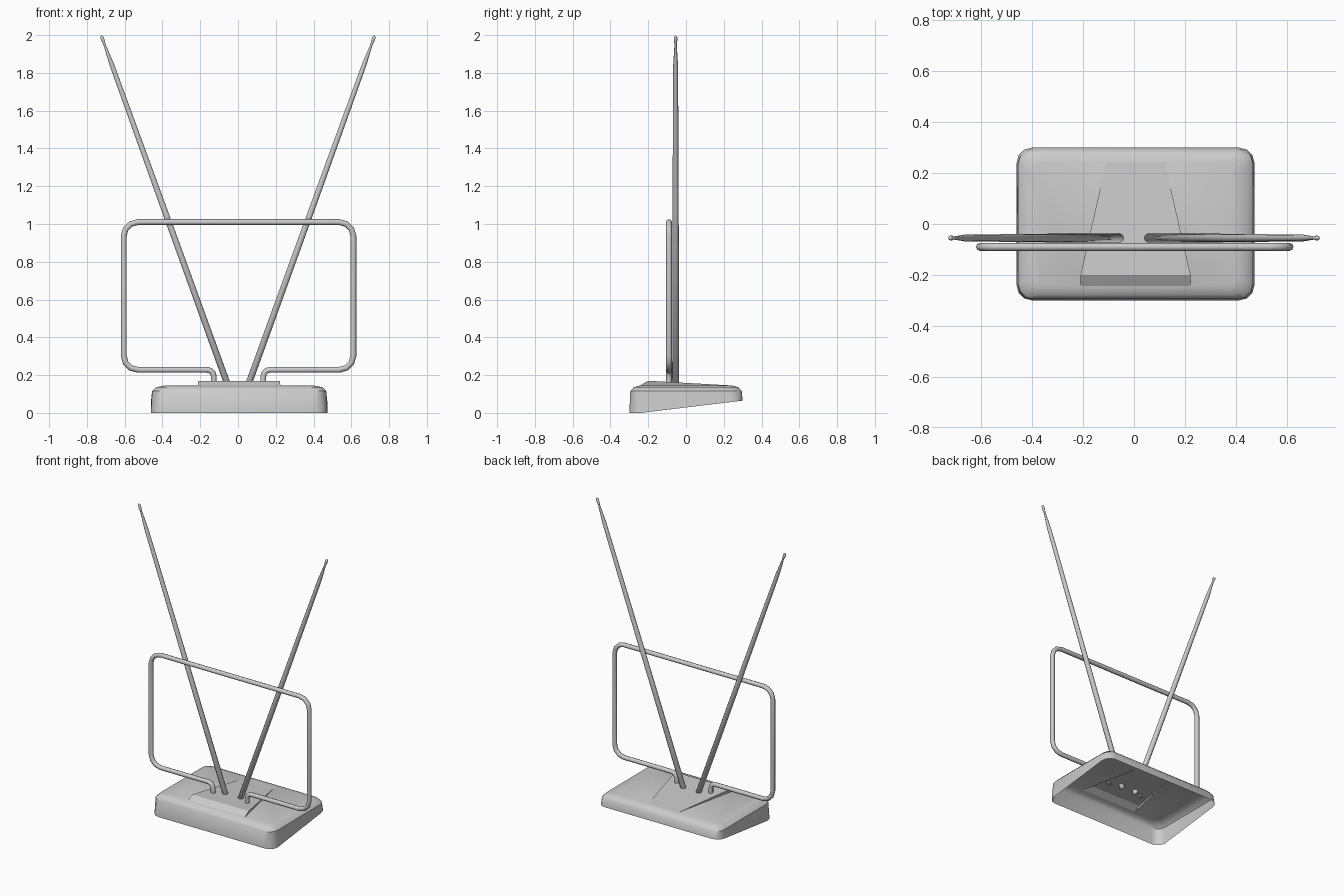
import bpy, bmesh, math
from mathutils import Vector

if "Cube" in bpy.data.objects:
    bpy.data.objects.remove(bpy.data.objects["Cube"], do_unlink=True)

grey = bpy.data.materials.new("light grey")
grey.use_nodes = True
colour = (0.6, 0.6, 0.6, 1)
grey.diffuse_color = colour
grey.node_tree.nodes["Principled BSDF"].inputs["Base Color"].default_value = colour


def activate(obj):
    bpy.ops.object.select_all(action='DESELECT')
    obj.select_set(True)
    bpy.context.view_layer.objects.active = obj


def finish(name, bm, angle):
    mesh = bpy.data.meshes.new(name)
    bm.to_mesh(mesh)
    bm.free()
    mesh.materials.append(grey)
    obj = bpy.data.objects.new(name, mesh)
    bpy.context.collection.objects.link(obj)
    activate(obj)
    bpy.ops.object.shade_smooth_by_angle(angle=math.radians(angle))
    return obj


# Base: open-bottomed rounded shell with a raised wedge on top
MID = 0.006
TOP = 0.145


def rounded_ring(bm, half_x, half_y, radius, height):
    ring = []
    for k, (sx, sy) in enumerate([(1, -1), (1, 1), (-1, 1), (-1, -1)]):
        for step in range(4):
            a = math.radians(90 * (k - 1) + 30 * step)
            x = MID + sx * (half_x - radius) + radius * math.cos(a)
            y = sy * (half_y - radius) + radius * math.sin(a)
            z = max(0, (y + 0.24) * 0.12) if height is None else height
            ring.append(bm.verts.new((x, y, z)))
    return ring


def make_base():
    bm = bmesh.new()
    levels = [(0.467, 0.30, 0.06, None), (0.461, 0.295, 0.06, 0.115),
              (0.44, 0.277, 0.052, 0.136), (0.395, 0.243, 0.04, TOP)]
    rings = [rounded_ring(bm, *level) for level in levels]
    rim = rings[-1]

    # wedge corners where it meets the top rim, and its raised front edge
    def pair(half, y, z):
        return [bm.verts.new((MID + s * half, y, z)) for s in (-1, 1)]
    front_l, front_r = pair(0.218, -0.243, TOP)
    back_l, back_r = pair(0.115, 0.243, TOP)
    high_l, high_r = pair(0.216, -0.2, 0.17)

    extra = {7: [back_l, back_r], 15: [front_r, front_l]}
    for lower, upper in zip(rings, rings[1:]):
        for i in range(16):
            j = (i + 1) % 16
            between = extra.get(i, []) if upper is rim else []
            bm.faces.new([lower[i], lower[j], upper[j], *between, upper[i]])
    bm.faces.new([front_r, *rim[:8], back_r])
    bm.faces.new([back_l, *rim[8:], front_l])
    wedge = [[front_l, front_r, high_r, high_l], [high_l, high_r, back_r, back_l],
             [front_r, back_r, high_r], [front_l, high_l, back_l]]
    for corners in wedge:
        bm.faces.new(corners)
    obj = finish("base", bm, 40)
    for poly in obj.data.polygons[-len(wedge):]:
        poly.use_smooth = False


make_base()


# Rods: lathed tapering profile along a leaning axis
def make_rod(name, side):
    start = Vector((side * 0.048, -0.055, 0.13))
    end = Vector((side * 0.724, -0.055, 1.998))
    axis = end - start
    length = axis.length
    turn = axis.to_track_quat('Z', 'Y')
    # (fraction of length, radius)
    profile = [(0.008, 0.018), (0.50, 0.0165), (0.915, 0.013),
               (0.975, 0.006), (0.985, 0.009), (0.996, 0.009)]
    sides = 10
    bm = bmesh.new()

    def point(t, r, k):
        a = math.tau * k / sides
        return bm.verts.new(start + turn @ Vector((r * math.cos(a), r * math.sin(a), t * length)))
    rings = [[point(t, r, k) for k in range(sides)] for t, r in profile]
    bottom, tip = point(0, 0, 0), point(1, 0, 0)
    for k in range(sides):
        n = (k + 1) % sides
        for a, b in zip(rings, rings[1:]):
            bm.faces.new([a[k], a[n], b[n], b[k]])
        bm.faces.new([bottom, rings[0][n], rings[0][k]])
        bm.faces.new([tip, rings[-1][k], rings[-1][n]])
    finish(name, bm, 75)


make_rod("left_rod", 1)
make_rod("right_rod", -1)


# Wire loop: tube along a rounded rectangle whose ends turn down into the base
def make_loop():
    # half of the path from the base to the top corner: (x, z, corner radius)
    half = [(0.131, 0.155, 0), (0.131, 0.228, 0.035), (0.608, 0.228, 0.075), (0.608, 1.01, 0.075)]
    corners = [(Vector((x, -0.09, z)), r) for x, z, r in half]
    corners += [(Vector((-p.x, p.y, p.z)), r) for p, r in reversed(corners)]
    path = []
    for i, (p, r) in enumerate(corners):
        if r == 0:
            path.append(p)
            continue
        into = (corners[i - 1][0] - p).normalized()
        away = (corners[i + 1][0] - p).normalized()
        for step in range(4):
            a = math.radians(30 * step)
            path.append(p + r * (into * (1 - math.sin(a)) + away * (1 - math.cos(a))))
    curve = bpy.data.curves.new("wire_loop", 'CURVE')
    curve.dimensions = '3D'
    curve.bevel_depth = 0.0155
    curve.bevel_resolution = 2
    curve.use_fill_caps = True
    spline = curve.splines.new('POLY')
    spline.points.add(len(path) - 1)
    for dst, p in zip(spline.points, path):
        dst.co = (p.x + 0.003, p.y, p.z, 1)
    curve.materials.append(grey)
    obj = bpy.data.objects.new("wire_loop", curve)
    bpy.context.collection.objects.link(obj)
    activate(obj)
    bpy.ops.object.convert(target='MESH')
    bpy.ops.object.shade_smooth_by_angle(angle=math.radians(50))


make_loop()
